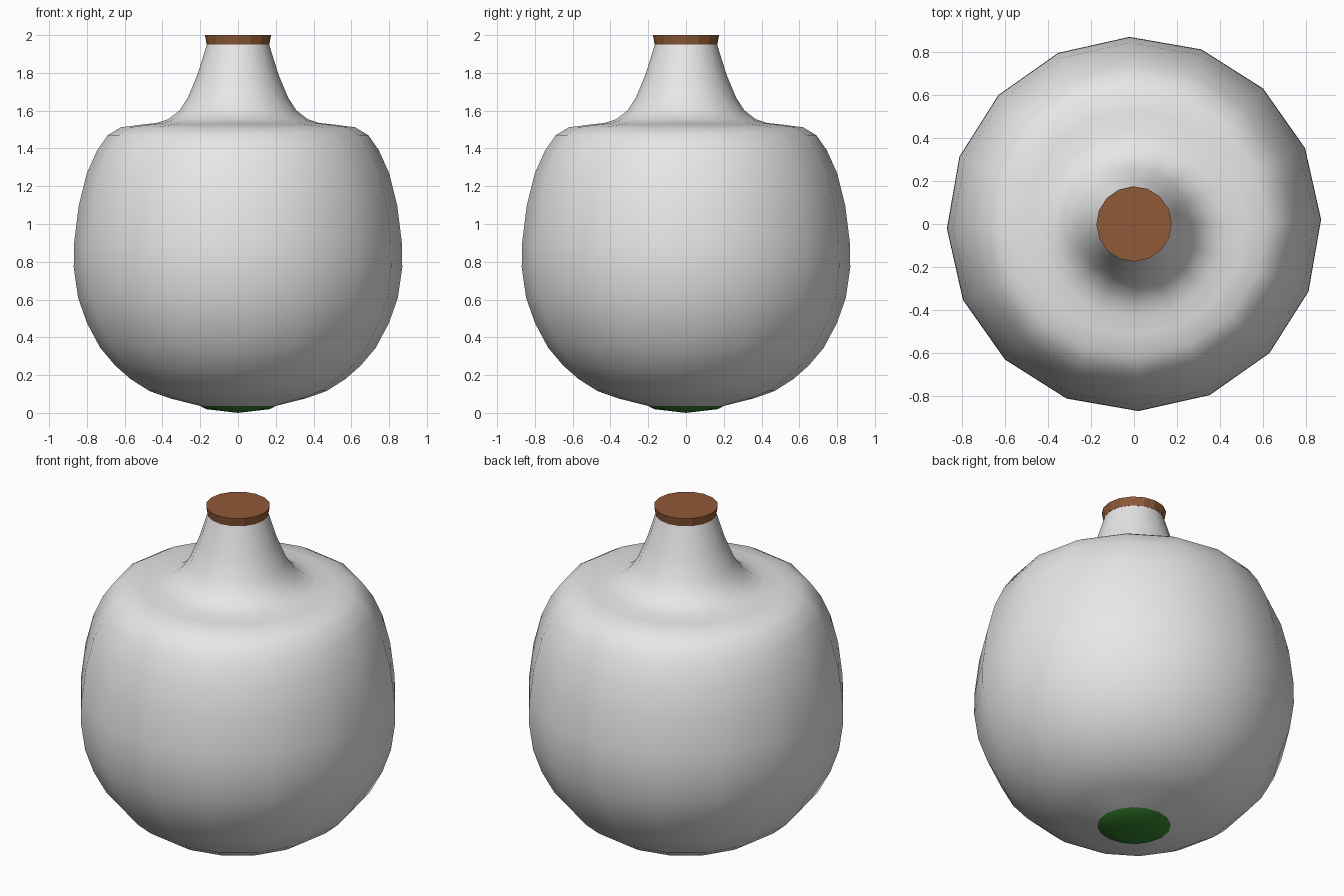
import bpy, bmesh
from math import sin, cos, pi, radians

SIDES = 16
TURN = radians(1.4)

if "Cube" in bpy.data.objects:
    bpy.data.objects.remove(bpy.data.objects["Cube"], do_unlink=True)


def material(name, rgb):
    mat = bpy.data.materials.new(name)
    mat.use_nodes = True
    mat.diffuse_color = (*rgb, 1)
    mat.node_tree.nodes["Principled BSDF"].inputs["Base Color"].default_value = (*rgb, 1)
    return mat


def lathe(name, profile, mat, cap_top=False, cap_bottom=False, smooth=None):
    """Turn a (radius, height) profile around z; a zero radius becomes a tip."""
    bm = bmesh.new()
    rings = []
    for r, z in profile:
        if r == 0:
            rings.append([bm.verts.new((0, 0, z))] * SIDES)
        else:
            angles = [TURN + 2 * pi * i / SIDES for i in range(SIDES)]
            rings.append([bm.verts.new((r * cos(a), r * sin(a), z)) for a in angles])
    for low, high in zip(rings, rings[1:]):
        for i in range(SIDES):
            j = (i + 1) % SIDES
            corners = dict.fromkeys((low[i], low[j], high[j], high[i]))
            bm.faces.new(list(corners))
    if cap_top:
        bm.faces.new(rings[-1])
    if cap_bottom:
        bm.faces.new(rings[0][::-1])
    mesh = bpy.data.meshes.new(name)
    bm.to_mesh(mesh)
    bm.free()
    mesh.materials.append(mat)
    obj = bpy.data.objects.new(name, mesh)
    bpy.context.collection.objects.link(obj)
    if smooth:
        bpy.ops.object.select_all(action="DESELECT")
        obj.select_set(True)
        bpy.context.view_layer.objects.active = obj
        bpy.ops.object.shade_smooth_by_angle(angle=radians(smooth))
    return obj


pale = material("pale grey", (0.8, 0.8, 0.8))
brown = material("cork brown", (0.28, 0.1, 0.04))
green = material("dark green", (0.035, 0.23, 0.028))

# Rounded body, flat shoulder and flaring neck
body_profile = [
    (0.2, 0.037), (0.36, 0.077), (0.47, 0.116), (0.57, 0.18), (0.65, 0.25),
    (0.73, 0.345), (0.8, 0.476), (0.847, 0.61), (0.87, 0.77), (0.868, 0.9),
    (0.843, 1.1), (0.8, 1.27), (0.746, 1.39), (0.69, 1.47), (0.62, 1.512),
    (0.52, 1.525), (0.43, 1.535), (0.37, 1.555), (0.31, 1.6), (0.265, 1.67),
    (0.215, 1.79), (0.165, 1.95),
]
lathe("gourd_body", body_profile, pale, smooth=60)

# Stopper on the neck
lathe("stopper", [(0.166, 1.95), (0.175, 2.0)], brown, cap_top=True, cap_bottom=True, smooth=20)

# Shallow blossom end under the body
lathe("base_spot", [(0, 0.0), (0.17, 0.02), (0.2, 0.037)], green, cap_top=True, smooth=30)
